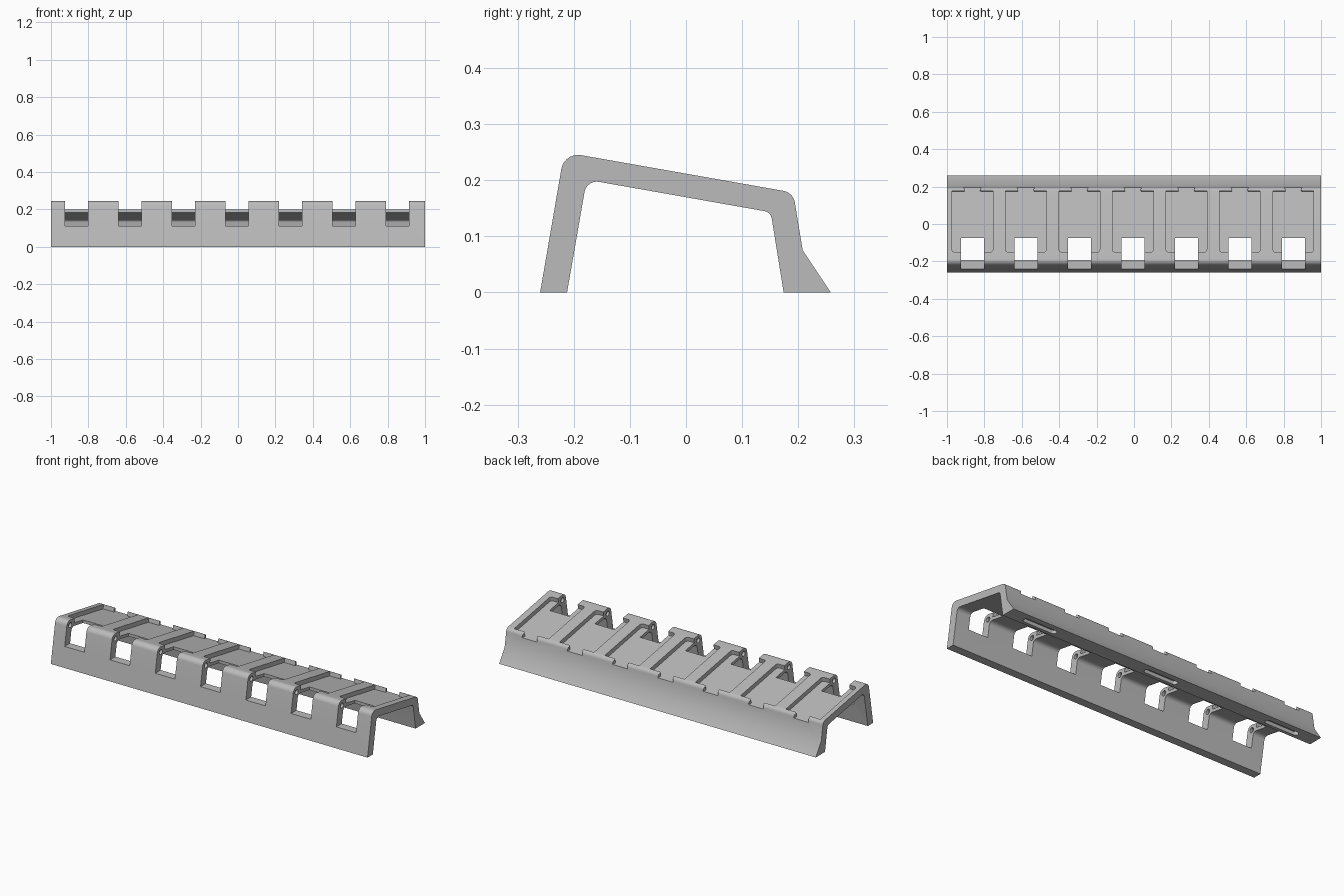
import bpy, bmesh, math
from mathutils import Vector

old = bpy.data.objects.get("Cube")
if old:
    bpy.data.objects.remove(old, do_unlink=True)

PITCH = 0.286
BAYS = [(i - 3) * PITCH - 0.006 for i in range(7)]
SLOPE = 0.178            # fall of the roof towards the back
WINDOW_HALF = 0.062

grey = bpy.data.materials.new("light grey")
grey.use_nodes = True
grey.diffuse_color = (0.5, 0.5, 0.5, 1)
grey.node_tree.nodes["Principled BSDF"].inputs["Base Color"].default_value = (0.5, 0.5, 0.5, 1)


def fillet(points, steps=7):
    """Round each (a, b, radius) corner of a closed outline."""
    out = []
    for i, (a, b, r) in enumerate(points):
        p = Vector((a, b))
        if not r:
            out.append(p)
            continue
        u = (Vector(points[i - 1][:2]) - p).normalized()
        v = (Vector(points[(i + 1) % len(points)][:2]) - p).normalized()
        half = u.angle(v) / 2
        centre = p + (u + v).normalized() * (r / math.sin(half))
        start = p + u * (r / math.tan(half)) - centre
        end = p + v * (r / math.tan(half)) - centre
        for k in range(steps + 1):
            t = k / steps
            out.append(centre + (start * (1 - t) + end * t).normalized() * r)
    return out


def prism(bm, lower, upper):
    """Closed solid between two matching outlines."""
    a = [bm.verts.new(p) for p in lower]
    b = [bm.verts.new(p) for p in upper]
    faces = [bm.faces.new(a), bm.faces.new(b)]
    n = len(a)
    for i in range(n):
        j = (i + 1) % n
        faces.append(bm.faces.new((a[i], a[j], b[j], b[i])))
    bmesh.ops.recalc_face_normals(bm, faces=faces)


def along_x(bm, outline, x0, x1):
    prism(bm, [(x0, p[0], p[1]) for p in outline], [(x1, p[0], p[1]) for p in outline])


def make_object(name, bm):
    mesh = bpy.data.meshes.new(name)
    bm.to_mesh(mesh)
    bm.free()
    mesh.materials.append(grey)
    obj = bpy.data.objects.new(name, mesh)
    bpy.context.collection.objects.link(obj)
    return obj


# Bent channel body
profile = fillet([
    (-0.26, 0, 0), (-0.217, 0.25, 0.03), (0.191, 0.178, 0.025), (0.208, 0.075, 0),
    (0.258, 0, 0), (0.174, 0, 0), (0.151, 0.143, 0.016), (-0.177, 0.201, 0.022),
    (-0.212, 0, 0)])
bm = bmesh.new()
along_x(bm, profile, -1, 1)
body = make_object("channel_body", bm)

# Windows through the front wall, open at the top
windows = bmesh.new()
for x in BAYS:
    along_x(windows, [(-0.4, 0.112), (-0.075, 0.112), (-0.075, 0.4), (-0.4, 0.4)],
            x - WINDOW_HALF, x + WINDOW_HALF)

# Sunken roof panels with a flared notch through the back edge
half_plan = [(0.109, -0.155, 0.014), (0.109, 0.173, 0), (0.038, 0.173, 0.006),
             (0.052, 0.205, 0), (0.052, 0.25, 0)]
plan = fillet(half_plan + [(-x, y, r) for x, y, r in reversed(half_plan)], 4)
panels = bmesh.new()
for x in BAYS:
    floor = [Vector((x + p.x, p.y, 0.187 - SLOPE * p.y)) for p in plan]
    prism(panels, floor, [p + Vector((0, SLOPE, 1)) * 0.1 for p in floor])

# Pivot sockets in both sides of each window
sockets = bmesh.new()
circle = [(-0.191 + 0.014 * math.cos(k * math.tau / 20),
           0.215 + 0.014 * math.sin(k * math.tau / 20)) for k in range(20)]
for x in BAYS:
    along_x(sockets, circle, x - WINDOW_HALF - 0.015, x + WINDOW_HALF + 0.015)

# Rounded slots under the back foot
slots = bmesh.new()
w = 0.016
for x in (-0.787, 0, 0.787):
    oval = fillet([(x - 0.105, 0.209 - w, w * 0.98), (x + 0.105, 0.209 - w, w * 0.98),
                   (x + 0.105, 0.209 + w, w * 0.98), (x - 0.105, 0.209 + w, w * 0.98)], 6)
    prism(slots, [(p.x, p.y, -0.05) for p in oval], [(p.x, p.y, 0.02) for p in oval])

# Cut everything out of the body
bpy.context.view_layer.objects.active = body
body.select_set(True)
for name, cut in (("window_cutter", windows), ("panel_cutter", panels),
                  ("socket_cutter", sockets), ("slot_cutter", slots)):
    cutter = make_object(name, cut)
    cutter.hide_render = True
    mod = body.modifiers.new(name, "BOOLEAN")
    mod.operation = "DIFFERENCE"
    mod.solver = "EXACT"
    mod.object = cutter
    bpy.ops.object.modifier_apply(modifier=name)
    bpy.data.objects.remove(cutter, do_unlink=True)

bpy.ops.object.select_all(action="DESELECT")
body.select_set(True)
bpy.ops.object.shade_smooth_by_angle(angle=math.radians(25))
